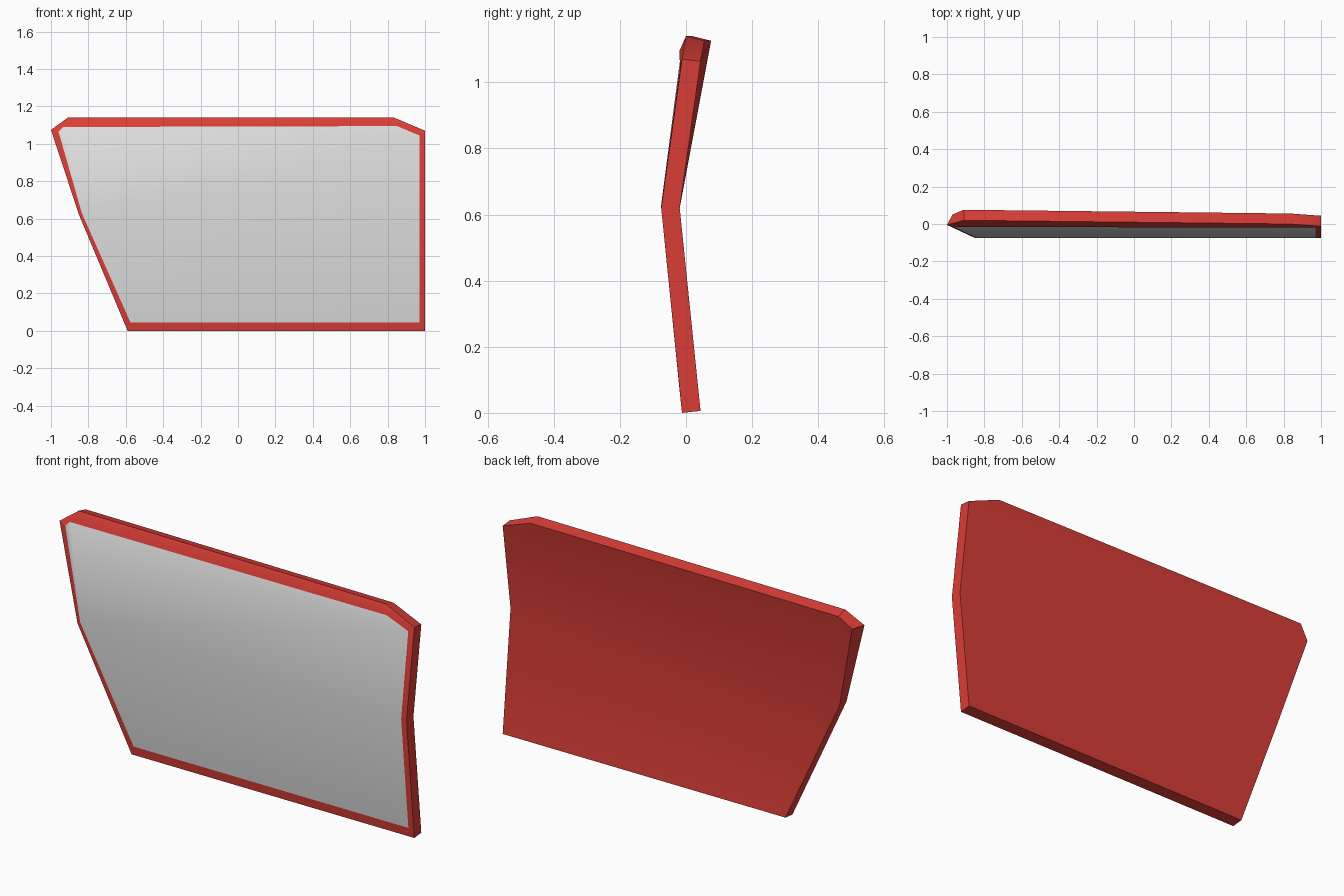
import bpy
import bmesh
import math
from mathutils import Vector

default_cube = bpy.data.objects.get("Cube")
if default_cube:
    bpy.data.objects.remove(default_cube, do_unlink=True)


def make_material(name, colour):
    material = bpy.data.materials.new(name)
    material.use_nodes = True
    material.diffuse_color = colour
    material.node_tree.nodes["Principled BSDF"].inputs["Base Color"].default_value = colour
    return material


red = make_material("red_frame", (0.7, 0.047, 0.037, 1))
grey = make_material("light_grey_face", (0.72, 0.72, 0.72, 1))

# Front outline, clockwise from the upper left tip; the panel folds forward at mid height
outer = [Vector(p) for p in (
    (-1, -0.005, 1.075), (-0.91, 0.02, 1.14), (0.835, 0.0, 1.14), (1, -0.012, 1.07),
    (1, -0.075, 0.62), (1, -0.012, 0), (-0.59, -0.012, 0), (-0.85, -0.075, 0.62))]

# Edge of the grey face inside the border
inner = [Vector(p) for p in (
    (-0.96, -0.017, 1.065), (-0.935, -0.015, 1.09), (0.85, -0.02, 1.095), (0.97, -0.018, 1.045),
    (0.97, -0.075, 0.62), (0.97, -0.017, 0.045), (-0.575, -0.017, 0.045), (-0.835, -0.075, 0.63))]

# Back outline: the front pushed back square to each half of the fold
back = []
for point in outer:
    tilt = -0.014 if point.z > 1.1 else -0.006 if point.z > 1 else 0
    if point.z < 0.1:
        tilt = 0.006
    taper = 0.03 if point.x == -1 else 0
    back.append(point + Vector((taper, 0.056, tilt)))

bm = bmesh.new()
front_ring, face_ring, back_ring = (
    [bm.verts.new(p) for p in ring] for ring in (outer, inner, back))


def bridge(ring_a, ring_b):
    for i in range(len(ring_a)):
        j = (i + 1) % len(ring_a)
        bm.faces.new((ring_a[i], ring_a[j], ring_b[j], ring_b[i]))


def cap(ring):
    # Upper and lower halves meet along the fold
    return [bm.faces.new(ring[:5] + ring[7:]), bm.faces.new(ring[4:])]


# Border, edge band, back and grey face
bridge(front_ring, face_ring)
bridge(back_ring, front_ring)
cap(back_ring)
for face in cap(face_ring):
    face.material_index = 1
bmesh.ops.recalc_face_normals(bm, faces=bm.faces[:])

mesh = bpy.data.meshes.new("folded_panel")
bm.to_mesh(mesh)
bm.free()
mesh.materials.append(red)
mesh.materials.append(grey)
panel = bpy.data.objects.new("folded_panel", mesh)
bpy.context.collection.objects.link(panel)

# Soft fold, crisp outer edges
bpy.ops.object.select_all(action="DESELECT")
panel.select_set(True)
bpy.context.view_layer.objects.active = panel
bpy.ops.object.shade_smooth_by_angle(angle=math.radians(30))
